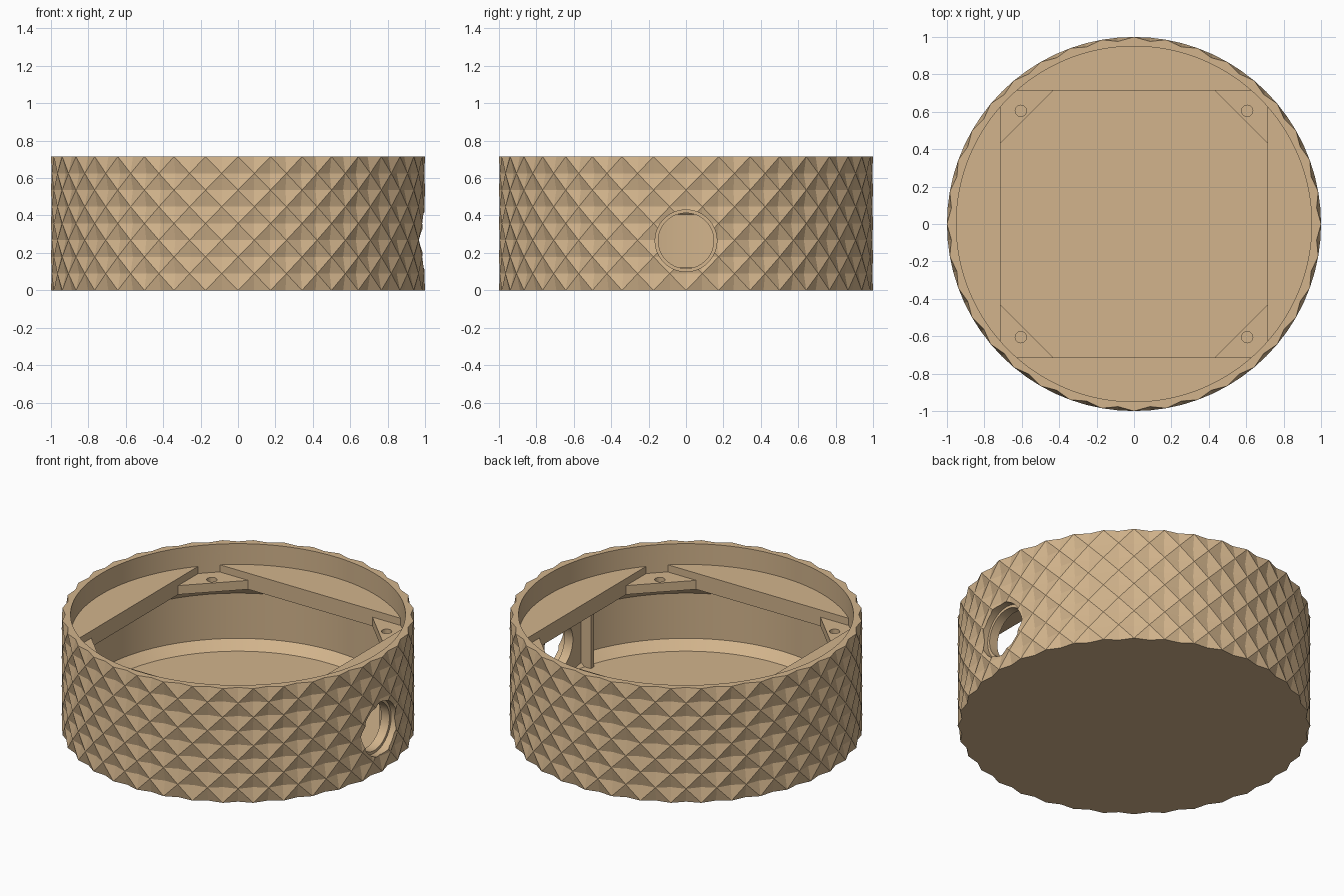
import bpy, bmesh, math

if "Cube" in bpy.data.objects:
    bpy.data.objects.remove(bpy.data.objects["Cube"])

H = 0.715            # height of the ring
COLS, ROWS = 72, 8   # half-diamond grid of the knurled outside
R_RIDGE, R_DIP = 1.0, 0.98

tan = bpy.data.materials.new("tan")
tan.diffuse_color = (0.645, 0.456, 0.262, 1)
tan.use_nodes = True
tan.node_tree.nodes["Principled BSDF"].inputs["Base Color"].default_value = tan.diffuse_color


def add_object(name, bm):
    bmesh.ops.recalc_face_normals(bm, faces=bm.faces)
    me = bpy.data.meshes.new(name)
    bm.to_mesh(me)
    bm.free()
    me.materials.append(tan)
    ob = bpy.data.objects.new(name, me)
    bpy.context.collection.objects.link(ob)
    return ob


def loft(name, loops):
    """Closed solid through a stack of equal-sized point loops."""
    bm = bmesh.new()
    rings = [[bm.verts.new(p) for p in loop] for loop in loops]
    n = len(rings[0])
    for a, b in zip(rings, rings[1:]):
        for i in range(n):
            j = (i + 1) % n
            bm.faces.new((a[i], a[j], b[j], b[i]))
    bm.faces.new(rings[0])
    bm.faces.new(rings[-1])
    return add_object(name, bm)


def disc(r, z, n=128, cx=0, cy=0):
    return [(cx + r * math.cos(2 * math.pi * i / n),
             cy + r * math.sin(2 * math.pi * i / n), z) for i in range(n)]


def bore(r, x, z0=0.265, n=64):
    return [(x, r * math.cos(2 * math.pi * i / n),
             z0 + r * math.sin(2 * math.pi * i / n)) for i in range(n)]


def prism(name, outline, z0, z1):
    return loft(name, [[(x, y, z) for x, y in outline] for z in (z0, z1)])


def subtract(target, tool):
    m = target.modifiers.new(tool.name, 'BOOLEAN')
    m.operation = 'DIFFERENCE'
    m.solver = 'EXACT'
    m.object = tool


def apply_cuts(ob):
    bpy.context.view_layer.update()
    dg = bpy.context.evaluated_depsgraph_get()
    mesh = bpy.data.meshes.new_from_object(ob.evaluated_get(dg))
    tools = [m.object for m in ob.modifiers]
    ob.modifiers.clear()
    ob.data = mesh
    for t in tools:
        bpy.data.objects.remove(t, do_unlink=True)


# Knurled body: crossing diagonal ridges with a dip inside each diamond
bm = bmesh.new()
grid = []
for j in range(ROWS + 1):
    row = []
    for i in range(COLS):
        a = 2 * math.pi * i / COLS
        r = R_RIDGE if (i + j) % 2 == 0 else R_DIP
        row.append(bm.verts.new((r * math.cos(a), r * math.sin(a), H * j / ROWS)))
    grid.append(row)
for j in range(ROWS):
    for i in range(COLS):
        k = (i + 1) % COLS
        a, b, c, d = grid[j][i], grid[j][k], grid[j + 1][k], grid[j + 1][i]
        if (i + j) % 2 == 0:
            bm.faces.new((a, b, c))
            bm.faces.new((a, c, d))
        else:
            bm.faces.new((a, b, d))
            bm.faces.new((b, c, d))
bm.faces.new(grid[0])
bm.faces.new(grid[-1])
body = add_object("knurled_housing", bm)

cutters = []

# Round chamber with chamfered floor and ceiling, leaving a port mount standing
chamber = loft("chamber_cutter", [disc(0.894, 0.068), disc(0.95, 0.122),
                                  disc(0.95, 0.405), disc(0.87, 0.484)])
mount = [(1.0, -0.26), (1.0, 0.26), (0.82, 0.26), (0.82, 0.23),
         (0.887, 0.23), (0.887, -0.23), (0.82, -0.23), (0.82, -0.26)]
subtract(chamber, prism("port_mount", mount, 0.0, 0.6))
apply_cuts(chamber)
cutters.append(chamber)

# Opening between the corner tabs
S, C = 0.715, 0.43
octagon = [(S, -C), (S, C), (C, S), (-C, S), (-S, C), (-S, -C), (-C, -S), (C, -S)]
cutters.append(prism("tab_opening_cutter", octagon, 0.46, 0.55))

# Square seat above the tabs, corners rounded off by the recess wall
R = 0.95
t0 = math.acos(S / R)
t1 = math.pi / 2 - t0
T = math.sqrt(R * R - S * S)
corner = [(S, T)]
for k in range(1, 5):
    a = t0 + (t1 - t0) * k / 5
    corner.append((R * math.cos(a), R * math.sin(a)))
corner.append((T, S))
seat = []
for q in range(4):
    seat += corner
    corner = [(-y, x) for x, y in corner]
cutters.append(prism("square_seat_cutter", seat, 0.54, 0.65))

# Round recess for a lid
cutters.append(loft("lid_recess_cutter", [disc(R, 0.585), disc(R, 0.85)]))

# Screw holes in the tabs
for sx in (-1, 1):
    for sy in (-1, 1):
        cutters.append(loft("screw_hole_cutter",
                            [disc(0.03, z, 24, sx * 0.605, sy * 0.605) for z in (0.50, 0.60)]))

# Side port: through hole and shallow counterbore
cutters.append(loft("port_hole_cutter", [bore(0.148, 0.80), bore(0.148, 1.1)]))
cutters.append(loft("port_counterbore_cutter", [bore(0.165, 0.945), bore(0.165, 1.12)]))

for c in cutters:
    subtract(body, c)
apply_cuts(body)

bpy.ops.object.select_all(action='DESELECT')
body.select_set(True)
bpy.context.view_layer.objects.active = body
bpy.ops.object.shade_smooth_by_angle(angle=math.radians(8))
